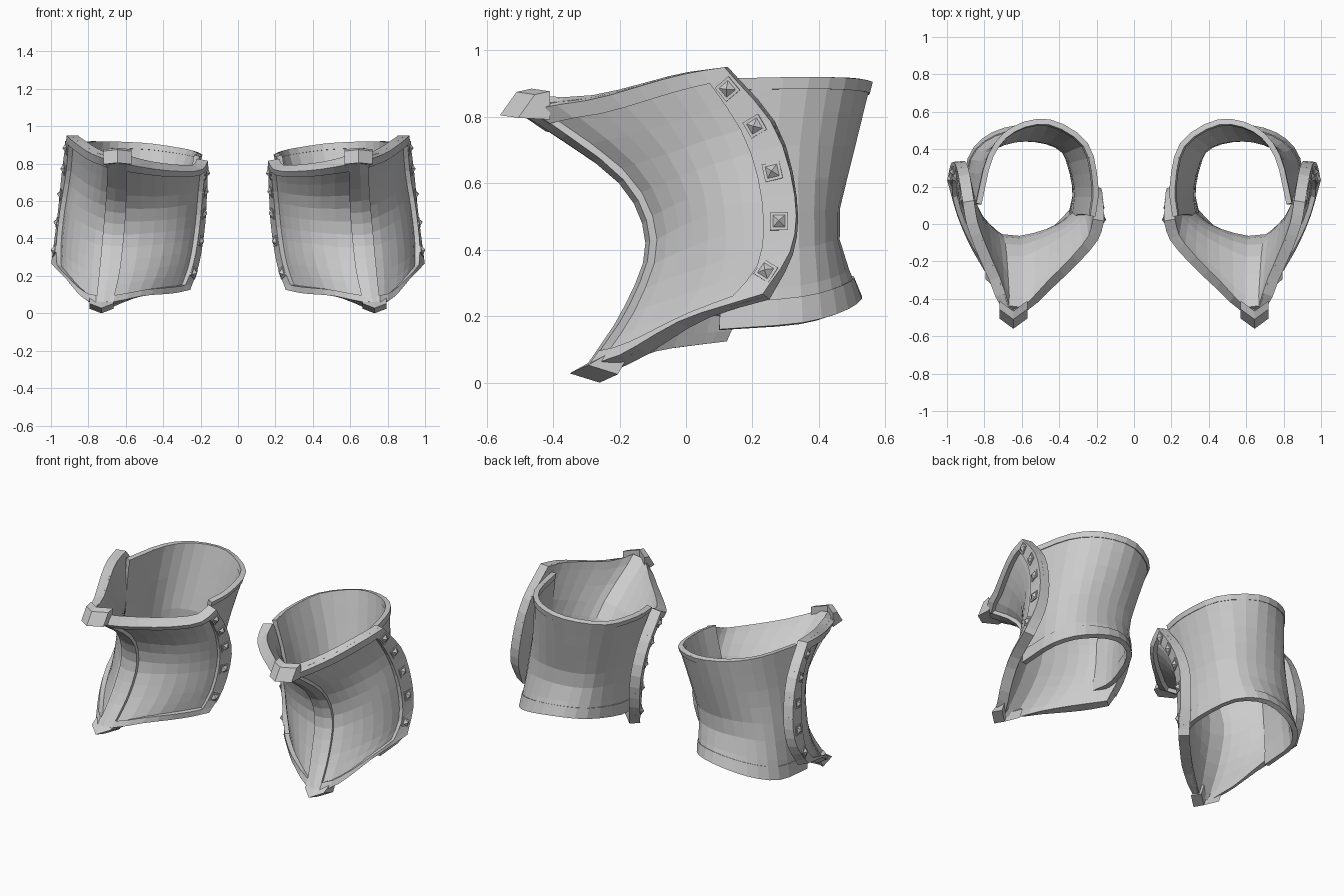
import bpy, bmesh, math
from mathutils import Vector, Matrix

if "Cube" in bpy.data.objects:
    bpy.data.objects.remove(bpy.data.objects["Cube"])

# Front plate control net: rows bottom to top, points from inner edge over the ridge to outer edge
PLATE = [
    [(.275, .10, .125), (.36, .01, .11), (.52, -.15, .09), (.72, -.28, .04), (.82, -.17, .08), (.91, .02, .19), (.975, .24, .26)],
    [(.23, .17, .27), (.30, .05, .27), (.46, -.08, .25), (.69, -.165, .22), (.83, -.05, .26), (.93, .13, .32), (.955, .32, .40)],
    [(.20, .20, .47), (.27, .06, .45), (.43, -.05, .43), (.67, -.10, .42), (.81, -.01, .47), (.91, .14, .53), (.935, .33, .56)],
    [(.19, .14, .65), (.25, .01, .63), (.42, -.11, .61), (.655, -.19, .62), (.78, -.08, .66), (.87, .09, .72), (.915, .27, .77)],
    [(.185, .02, .82), (.23, -.10, .775), (.43, -.31, .785), (.645, -.485, .83), (.76, -.27, .86), (.86, -.03, .925), (.89, .12, .95)],
]
# Back sleeve control net: rows top to bottom, points from inner end round the back to outer end
SLEEVE = [
    [(.21, .04, .84), (.195, .20, .85), (.25, .43, .87), (.45, .555, .90), (.65, .515, .915), (.775, .37, .92), (.84, .11, .915)],
    [(.263, .05, .65), (.25, .20, .66), (.31, .41, .67), (.48, .50, .68), (.68, .47, .68), (.805, .34, .68), (.862, .11, .68)],
    [(.305, .04, .44), (.295, .20, .45), (.36, .39, .46), (.52, .455, .46), (.71, .44, .46), (.845, .34, .44), (.882, .11, .42)],
    [(.325, .05, .20), (.305, .20, .21), (.38, .43, .25), (.55, .525, .26), (.76, .485, .22), (.885, .35, .18), (.90, .10, .16)],
]


def catmull(pts, t):
    n = len(pts) - 1
    i = max(0, min(n - 1, int(t * n)))
    f = t * n - i
    p = [Vector(pts[max(0, min(n, i + k))]) for k in (-1, 0, 1, 2)]
    if i == 0:
        p[0] = 2 * p[1] - p[2]
    if i == n - 1:
        p[3] = 2 * p[2] - p[1]
    return 0.5 * (2 * p[1] + (p[2] - p[0]) * f + (2 * p[0] - 5 * p[1] + 4 * p[2] - p[3]) * f ** 2
                  + (3 * p[1] - p[0] - 3 * p[2] + p[3]) * f ** 3)


def surf(net, u, v):
    return catmull([catmull(row, u) for row in net], v)


def frame(net, u, v):
    # side, up and outward axes of a surface point; 'up' follows the plate edge
    e = .01
    du = surf(net, u + e, v) - surf(net, u - e, v)
    dv = (surf(net, u, v + e) - surf(net, u, v - e)).normalized()
    n = du.cross(dv).normalized()
    return dv.cross(n), dv, n


def finish(name, bm, thick=0, offset=0):
    if not thick:
        bmesh.ops.recalc_face_normals(bm, faces=bm.faces)
    me = bpy.data.meshes.new(name)
    bm.to_mesh(me)
    bm.free()
    ob = bpy.data.objects.new(name, me)
    bpy.context.collection.objects.link(ob)
    if thick:
        s = ob.modifiers.new("thickness", 'SOLIDIFY')
        s.thickness, s.offset, s.use_even_offset = thick, offset, False
    ob.modifiers.new("pair", 'MIRROR')
    return ob


def patch(name, net, us, vs, thick, offset, keep=lambda u, v: True):
    bm = bmesh.new()
    grid = [[bm.verts.new(surf(net, u, v)) for u in us] for v in vs]
    for j in range(len(vs) - 1):
        for i in range(len(us) - 1):
            if keep((us[i] + us[i + 1]) / 2, (vs[j] + vs[j + 1]) / 2):
                bm.faces.new((grid[j][i], grid[j][i + 1], grid[j + 1][i + 1], grid[j + 1][i]))
    bmesh.ops.delete(bm, geom=[v for v in bm.verts if not v.link_faces], context='VERTS')
    return finish(name, bm, thick, offset)


def tip(name, side_profile, x, half, lift):
    # block with a (y, z) side profile, pointed in plan along the ridge
    bm = bmesh.new()
    rows = [[bm.verts.new((x + s * half, y + abs(s) * .055, z + abs(s) * lift)) for y, z in side_profile]
            for s in (-1, 0, 1)]
    n = len(side_profile)
    for a, b in zip(rows, rows[1:]):
        for k in range(n):
            bm.faces.new((a[k], a[(k + 1) % n], b[(k + 1) % n], b[k]))
    bm.faces.new(rows[0])
    bm.faces.new(rows[2])
    finish(name, bm)


def steps(a, b, n):
    return [a + (b - a) * i / n for i in range(n + 1)]


# Front plate shell
RIM = .085
us = [0] + steps(RIM, .455, 7) + steps(.545, 1 - RIM, 7) + [1]
vs = [0] + steps(.055, .95, 10) + [1]
patch("front_plate", PLATE, us, vs, .035, -1)

# Raised border around the plate
patch("plate_border", PLATE, us, vs, .052, 0,
      lambda u, v: u < RIM or u > 1 - RIM or v < .055 or v > .95)

# Raised ridge strip down the middle, with pointed blocky tips
patch("ridge_strip", PLATE, [.455, .5, .545], steps(.01, .99, 12), .045, 0)
tip("ridge_top_tip", [(-.56, .805), (-.51, .875), (-.465, .885), (-.465, .80)], .645, .075, -.008)
tip("ridge_bottom_tip", [(-.35, .028), (-.275, .07), (-.235, .045), (-.26, 0)], .73, .065, .025)

# Back sleeve with slim rims at both ends
su = steps(0, 1, 18)
patch("back_sleeve", SLEEVE, su, steps(0, 1, 7), .022, -1)
patch("sleeve_top_rim", SLEEVE, su, [0, .05], .03, -.7)
patch("sleeve_bottom_rim", SLEEVE, su, [.9, 1], .03, -.7)

# Pyramid studs on square bases along both side edges
bm = bmesh.new()
for u in (.045, .955):
    for v in (.17, .405, .60, .77, .92):
        axes = frame(PLATE, u, v)
        n = axes[2]
        base = surf(PLATE, u, v) + n * .025
        rot = Matrix(axes).transposed().to_4x4()
        bmesh.ops.create_cube(bm, size=1, matrix=Matrix.Translation(base) @ rot @ Matrix.Diagonal((.054, .054, .014, 1)))
        bmesh.ops.create_cone(bm, cap_ends=True, segments=4, radius1=.027, radius2=0, depth=.018,
                              matrix=Matrix.Translation(base + n * .015) @ rot @ Matrix.Rotation(math.pi / 4, 4, 'Z'))
finish("studs", bm)
